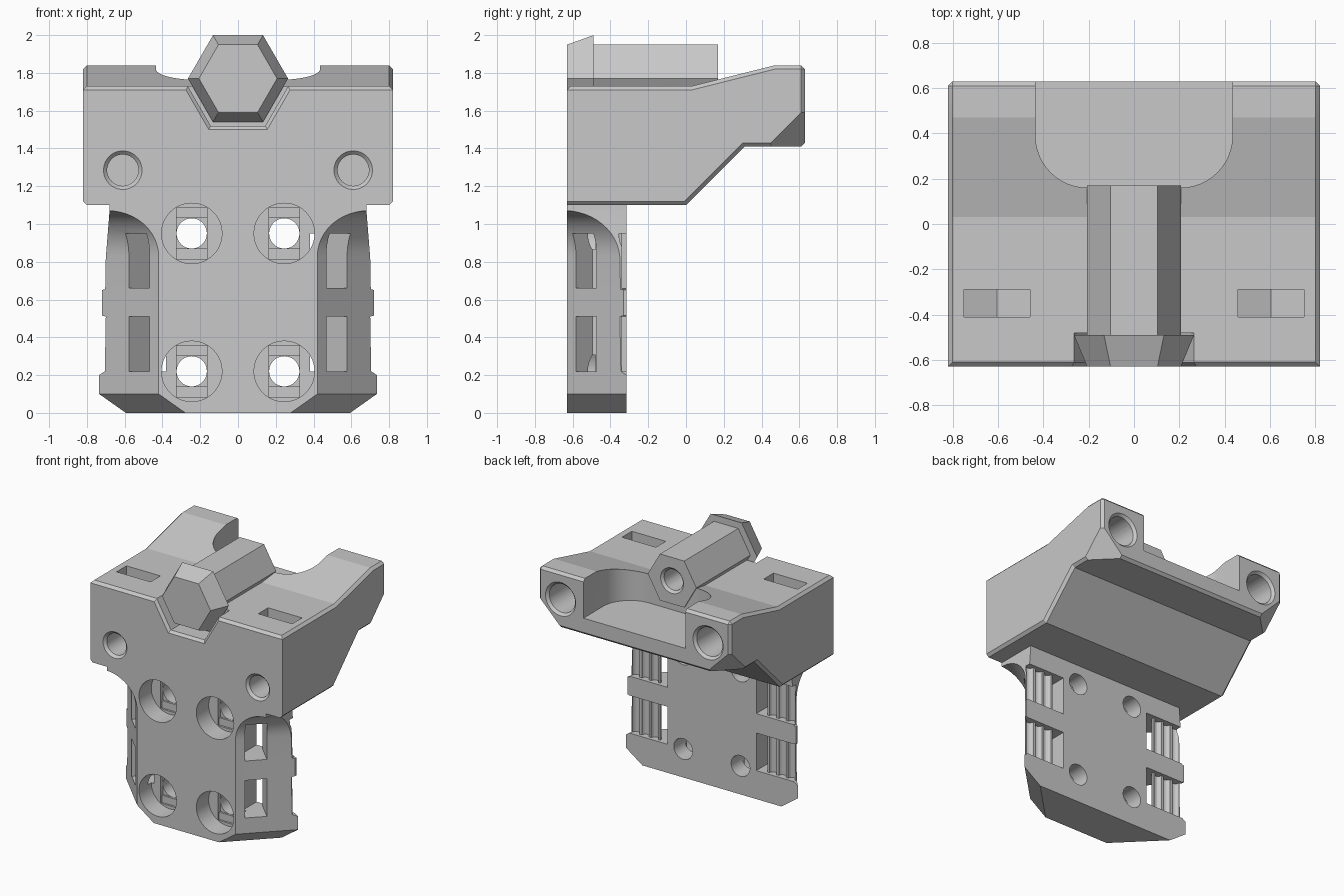
import bpy, bmesh, math
from mathutils import Vector

cube = bpy.data.objects.get("Cube")
if cube:
    bpy.data.objects.remove(cube, do_unlink=True)

grey = bpy.data.materials.new("plain grey")
grey.diffuse_color = (0.58, 0.58, 0.58, 1)
grey.use_nodes = True
grey.node_tree.nodes["Principled BSDF"].inputs["Base Color"].default_value = (0.58, 0.58, 0.58, 1)


def make(name, bm):
    bmesh.ops.recalc_face_normals(bm, faces=bm.faces)
    mesh = bpy.data.meshes.new(name)
    bm.to_mesh(mesh)
    bm.free()
    mesh.materials.append(grey)
    ob = bpy.data.objects.new(name, mesh)
    bpy.context.collection.objects.link(ob)
    return ob


def loft_bm(a, b):
    """Closed solid between two rings with the same point count."""
    bm = bmesh.new()
    va = [bm.verts.new(p) for p in a]
    vb = [bm.verts.new(p) for p in b]
    n = len(a)
    bm.faces.new(va)
    bm.faces.new(vb)
    for i in range(n):
        bm.faces.new((va[i], va[(i + 1) % n], vb[(i + 1) % n], vb[i]))
    bmesh.ops.recalc_face_normals(bm, faces=bm.faces)
    return bm


def loft(name, a, b):
    return make(name, loft_bm(a, b))


def prism(name, pts, vec):
    v = Vector(vec)
    return loft(name, pts, [Vector(p) + v for p in pts])


def box(name, x0, x1, y0, y1, z0, z1):
    return prism(name, [(x0, y0, z0), (x1, y0, z0), (x1, y1, z0), (x0, y1, z0)], (0, 0, z1 - z0))


def ring(x, y, z, r, n=48):
    """Ring facing the y axis."""
    return [(x + r * math.cos(2 * math.pi * i / n), y, z + r * math.sin(2 * math.pi * i / n))
            for i in range(n)]


def tube(name, x, z, y0, r0, y1, r1, n=48):
    return loft(name, ring(x, y0, z, r0, n), ring(x, y1, z, r1, n))


def boolean(body, tool, op='DIFFERENCE'):
    m = body.modifiers.new("bool", 'BOOLEAN')
    m.operation = op
    m.solver = 'EXACT'
    m.object = tool
    bpy.context.view_layer.objects.active = body
    bpy.ops.object.modifier_apply(modifier=m.name)
    bpy.data.objects.remove(tool, do_unlink=True)


# Upper block: side profile, chamfered edges, clipped lower rear corners
side = [(-0.63, 1.10), (0, 1.10), (0.31, 1.41), (0.63, 1.41), (0.63, 1.84),
        (0.47, 1.84), (0.03, 1.73), (-0.63, 1.73)]
bm = loft_bm([(-0.82, y, z) for y, z in side], [(0.82, y, z) for y, z in side])
edges = [e for e in bm.edges
         if not (all(v.co.y < -0.6 for v in e.verts) and min(v.co.z for v in e.verts) < 1.2)]
edges = [e for e in edges if len(e.link_faces) == 2 and e.calc_face_angle() > 0.9]
bmesh.ops.bevel(bm, geom=edges, offset=0.02, segments=1, affect='EDGES')
for s in (-1, 1):
    cut = bmesh.ops.bisect_plane(bm, geom=bm.verts[:] + bm.edges[:] + bm.faces[:],
                                 plane_co=(s * 0.82, 0.43, 1.41), plane_no=(s, 1, -1), clear_outer=True)
    bmesh.ops.holes_fill(bm, edges=[e for e in bm.edges if e.is_boundary], sides=0)
body = make("mount_body", bm)

# Lower plate with stepped side outline
half = [(0.735, 0), (0.735, 0.20), (0.705, 0.22), (0.70, 0.51), (0.72, 0.515), (0.72, 0.65),
        (0.703, 0.655), (0.70, 0.82), (0.68, 1.07), (0.68, 1.15)]
outline = half + [(-x, z) for x, z in reversed(half)]
plate = prism("lower_plate", [(x, -0.63, z) for x, z in outline], (0, 0.315, 0))

# Diagonal side scoops with a rounded top and a chamfered foot
n0 = 1.05 / math.sqrt(2)
scoop = [(n0 - 0.15, -0.05), (n0, 0.10)]
scoop += [(n0 + 0.19 * (1 - math.cos(a)), 0.83 + 0.24 * math.sin(a))
          for a in [math.radians(i * 7.5) for i in range(13)]]
scoop += [(1.6, 1.07), (1.6, -0.05)]
q = math.sqrt(0.5)
for s in (-1, 1):
    pts = [(s * (n * q - q), -n * q - q, z) for n, z in scoop]
    boolean(plate, prism("scoop_cutter", pts, (s * 2 * q, 2 * q, 0)))

# Strap windows: diagonal channels opening to a ribbed recess on the back
channel = [(0.42, -0.635), (0.63, -0.425), (0.58, -0.475), (0.46, -0.355), (0.46, -0.28),
           (0.38, -0.28), (0.38, -0.495), (0.47, -0.585)]
channel = [(0.52, -0.635), (0.63, -0.525), (0.46, -0.355), (0.46, -0.28), (0.38, -0.28), (0.38, -0.495)]
for s in (-1, 1):
    for z0, z1 in ((0.22, 0.51), (0.66, 0.95)):
        boolean(plate, prism("channel_cutter", [(s * x, y, z0) for x, y in channel], (0, 0, z1 - z0)))
        xs = sorted((s * 0.42, s * 0.80))
        boolean(plate, box("recess_cutter", *xs, -0.34, -0.28, z0, z1))
        for gx in (0.505, 0.585, 0.665):
            r = 0.03
            pts = [(s * gx + r * math.cos(k * math.pi / 8), -0.34 + r * math.sin(k * math.pi / 8), z0)
                   for k in range(16)]
            boolean(plate, prism("groove_cutter", pts, (0, 0, z1 - z0)))
boolean(body, plate, 'UNION')

# Rear bay with rounded inner corners
bay = [(0.435, 0.80)]
bay += [(0.205 + 0.23 * math.cos(a), 0.39 - 0.23 * math.sin(a))
        for a in [math.radians(i * 7.5) for i in range(13)]]
bay += [(-x, y) for x, y in reversed(bay)]
boolean(body, prism("bay_cutter", [(x, y, 1.54) for x, y in bay], (0, 0, 0.6)))

# Hexagonal seat in the front, then the hexagonal barrel
boolean(body, tube("seat_cutter", 0, 1.77, -0.70, 0.289, -0.48, 0.289, 6))
boolean(body, tube("seat_chamfer", 0, 1.77, -0.65, 0.334, -0.61, 0.287, 6))
boolean(body, tube("hex_barrel", 0, 1.77, -0.485, 0.207, 0.17, 0.207, 6), 'UNION')
boolean(body, tube("barrel_hole", 0, 1.77, -0.2, 0.08, 0.30, 0.08))
boolean(body, tube("barrel_hole_chamfer", 0, 1.77, 0.15, 0.078, 0.19, 0.118))

for s in (-1, 1):
    # V-bottomed slots in the top
    vee = [(0.46, 1.85), (0.46, 1.64), (0.605, 1.58), (0.75, 1.64), (0.75, 1.85)]
    boolean(body, prism("slot_cutter", [(s * x, -0.41, z) for x, z in vee], (0, 0.12, 0)))
    # Chamfered round sockets, front and rear
    boolean(body, tube("front_socket", s * 0.61, 1.285, -0.70, 0.083, -0.30, 0.083))
    boolean(body, tube("front_socket_chamfer", s * 0.61, 1.285, -0.65, 0.122, -0.61, 0.082))
    boolean(body, tube("rear_socket", s * 0.63, 1.635, 0.30, 0.11, 0.70, 0.11))
    boolean(body, tube("rear_socket_chamfer", s * 0.63, 1.635, 0.61, 0.109, 0.65, 0.149))
    # Counterbored screw holes with stepped floors
    for z in (0.22, 0.95):
        x = s * 0.245
        boolean(body, tube("counterbore", x, z, -0.70, 0.16, -0.48, 0.16))
        boolean(body, box("floor_step", x - 0.08, x + 0.08, -0.50, -0.465, z - 0.136, z + 0.136))
        boolean(body, box("floor_square", x - 0.0805, x + 0.0805, -0.50, -0.45, z - 0.0805, z + 0.0805))
        boolean(body, tube("screw_hole", x, z, -0.60, 0.08, -0.20, 0.08))

# Flared hexagonal head sitting in the seat
head = tube("hex_head", 0, 1.77, -0.63, 0.207, -0.49, 0.265, 6)
neck = tube("hex_neck", 0, 1.77, -0.50, 0.207, -0.48, 0.207, 6)

for ob in (body, head, neck):
    bpy.ops.object.select_all(action='DESELECT')
    ob.select_set(True)
    bpy.context.view_layer.objects.active = ob
    bpy.ops.object.shade_smooth_by_angle(angle=math.radians(10))
